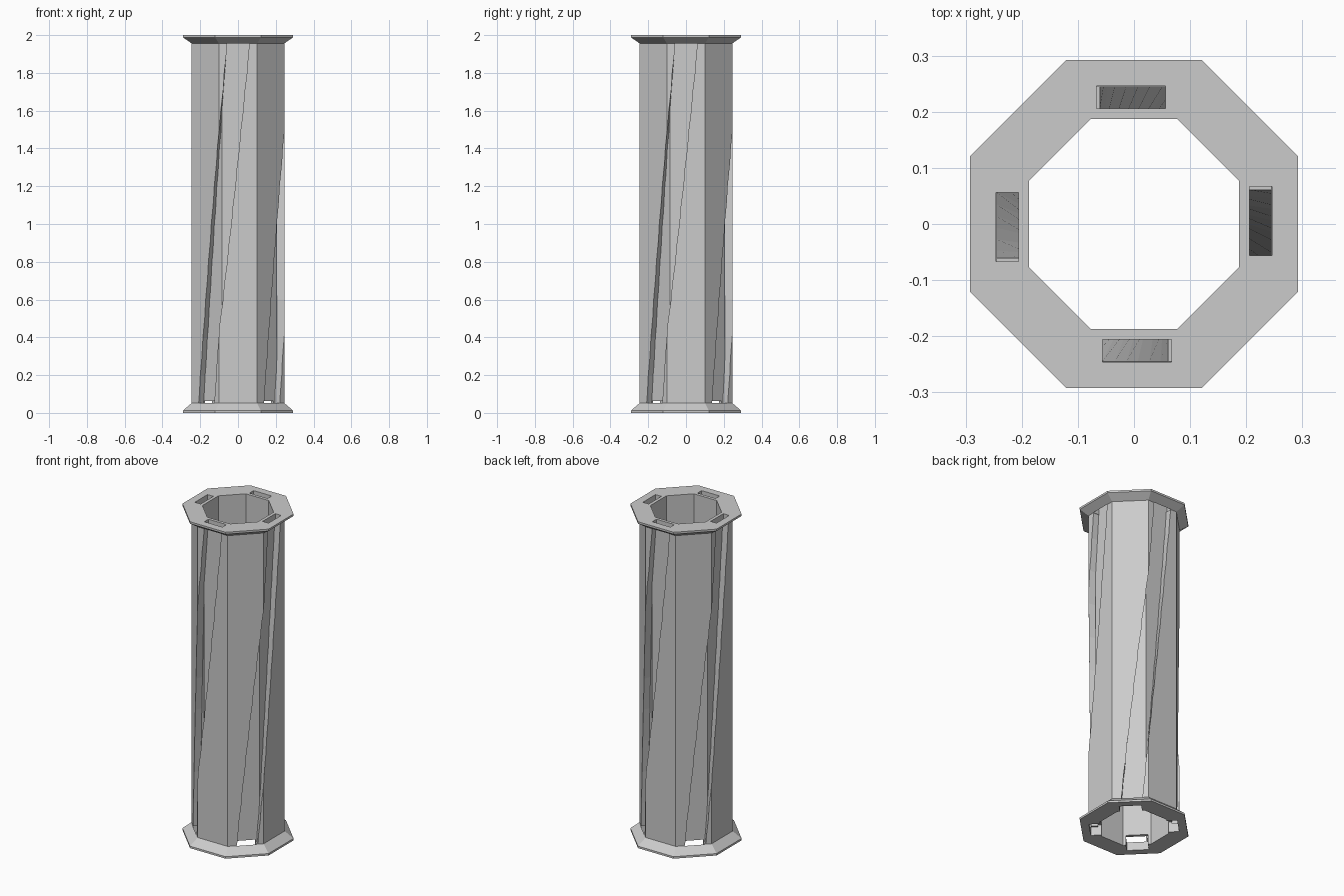
import bpy, bmesh, math
from mathutils import Vector, Matrix

if "Cube" in bpy.data.objects:
    bpy.data.objects.remove(bpy.data.objects["Cube"], do_unlink=True)

grey = bpy.data.materials.new("plain_grey")
grey.use_nodes = True
colour = (0.6, 0.6, 0.6, 1)
grey.diffuse_color = colour
grey.node_tree.nodes["Principled BSDF"].inputs["Base Color"].default_value = colour

HALF = 0.0615      # half width of a slot
SHIFT = 0.005      # sideways offset of the slots at the top
BORE, FLOOR, WALL, RIM = 0.187, 0.206, 0.245, 0.292
LOW, HIGH, LIP = 0.052, 1.956, 0.012


def finish(name, bm):
    bmesh.ops.recalc_face_normals(bm, faces=bm.faces)
    mesh = bpy.data.meshes.new(name)
    bm.to_mesh(mesh)
    bm.free()
    mesh.materials.append(grey)
    ob = bpy.data.objects.new(name, mesh)
    bpy.context.collection.objects.link(ob)
    return ob


def octagon_ring(name, profile):
    """Sweep a closed (apothem, z) profile round eight flat sides."""
    bm = bmesh.new()
    loops = []
    for i in range(8):
        a = math.radians(22.5 + 45 * i)
        k = 1 / math.cos(math.pi / 8)
        loops.append([bm.verts.new((r * k * math.cos(a), r * k * math.sin(a), z))
                      for r, z in profile])
    n = len(profile)
    for i in range(8):
        p, q = loops[i], loops[(i + 1) % 8]
        for j in range(n):
            bm.faces.new((p[j], q[j], q[(j + 1) % n], p[(j + 1) % n]))
    return finish(name, bm)


def slot_section(r0, r1, z, turn, shift):
    """Rectangle of a front slot, turned clockwise about the axis."""
    rot = Matrix.Rotation(-math.radians(turn), 3, 'Z')
    return [rot @ Vector((x + shift, -r, z))
            for x, r in ((-HALF, r0), (HALF, r0), (HALF, r1), (-HALF, r1))]


def slot_cutters(name, start, end, steps=1):
    """Four lofts between two sections, one for each quarter."""
    bm = bmesh.new()
    for k in range(4):
        quarter = Matrix.Rotation(math.pi / 2 * k, 3, 'Z')
        rows = [[bm.verts.new(quarter @ a.lerp(b, s / steps)) for a, b in zip(start, end)]
                for s in range(steps + 1)]
        bm.faces.new(rows[0])
        bm.faces.new(rows[-1])
        for p, q in zip(rows, rows[1:]):
            for j in range(4):
                m = (j + 1) % 4
                bm.faces.new((p[j], p[m], q[m], q[j]))
    ob = finish(name, bm)
    ob.hide_render = True
    return ob


def cut(ob, cutter):
    mod = ob.modifiers.new("slots", 'BOOLEAN')
    mod.operation = 'DIFFERENCE'
    mod.solver = 'EXACT'
    mod.object = cutter
    deps = bpy.context.evaluated_depsgraph_get()
    mesh = bpy.data.meshes.new_from_object(ob.evaluated_get(deps))
    ob.modifiers.clear()
    ob.data = mesh


# Tube: plain inner sleeve and slotted outer shell
sleeve = octagon_ring("inner_sleeve", [(BORE, LOW), (FLOOR, LOW), (FLOOR, HIGH), (BORE, HIGH)])
shell = octagon_ring("outer_shell", [(FLOOR, LOW), (WALL, LOW), (WALL, HIGH), (FLOOR, HIGH)])

# Flared rims
top = octagon_ring("top_rim", [(BORE, HIGH), (WALL, HIGH), (RIM, 2 - LIP), (RIM, 2), (BORE, 2)])
base = octagon_ring("bottom_rim", [(BORE, 0), (RIM, 0), (RIM, LIP), (WALL, LOW), (BORE, LOW)])

# Slanting grooves winding an eighth of a turn down the shell
grooves = slot_cutters("groove_cutter", slot_section(0.17, 0.33, 2, 0, SHIFT),
                       slot_section(0.17, 0.33, 0, 45, SHIFT), 10)
cut(shell, grooves)

# Slots through the top rim
top_slots = slot_cutters("top_slot_cutter", slot_section(FLOOR, 0.246, 1.9, 0, SHIFT),
                         slot_section(FLOOR, 0.246, 2.1, 0, SHIFT))
cut(top, top_slots)

# Notches through the bottom rim and the foot of the sleeve
notches = slot_cutters("notch_cutter", slot_section(0.15, 0.246, -0.1, 45, 0),
                       slot_section(0.15, 0.246, 0.063, 45, 0))
cut(base, notches)
cut(sleeve, notches)

for helper in (grooves, top_slots, notches):
    bpy.data.objects.remove(helper, do_unlink=True)
